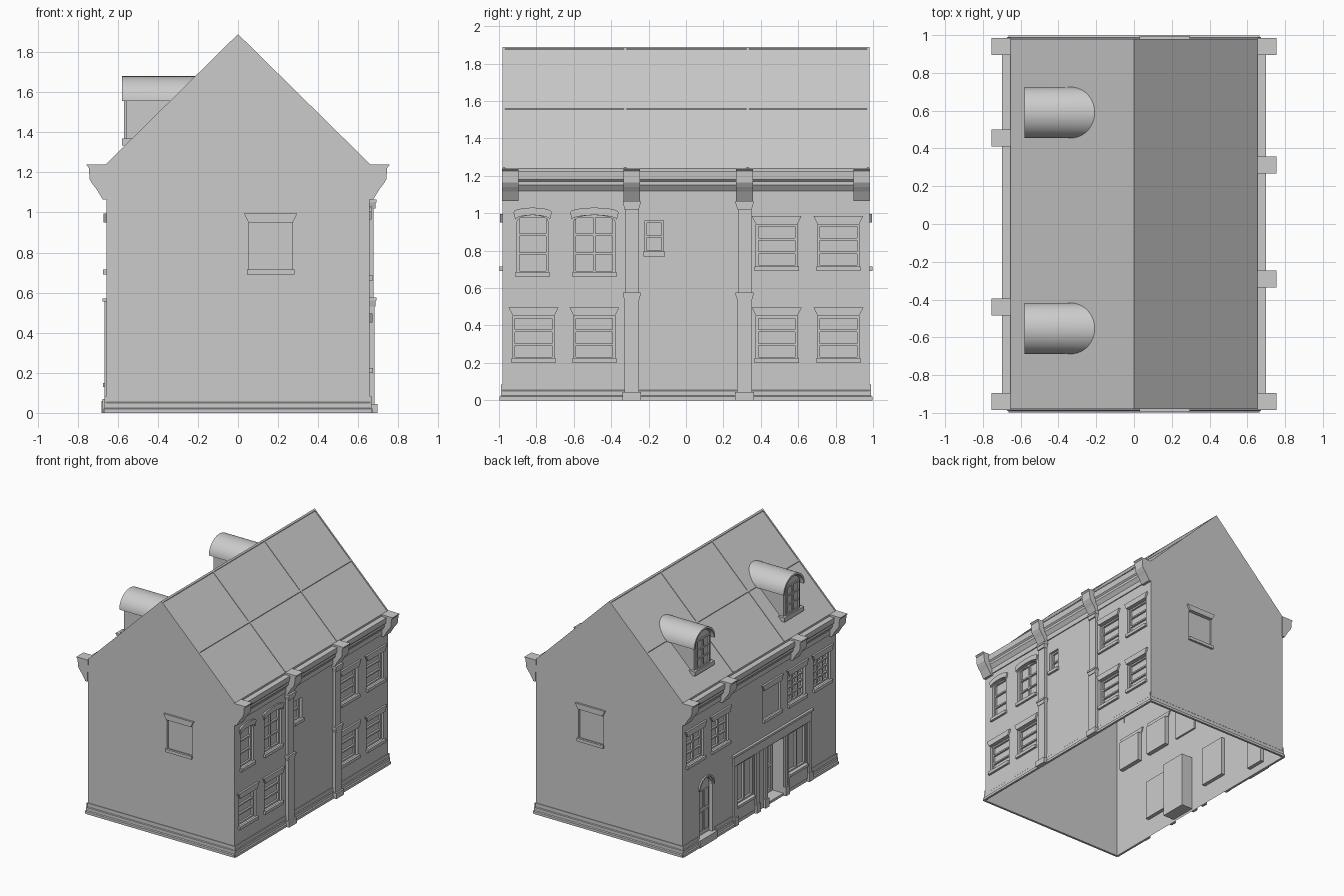
import bpy, bmesh, math
from mathutils import Vector

cube = bpy.data.objects.get("Cube")
if cube:
    bpy.data.objects.remove(cube, do_unlink=True)

W, L, EAVE, RIDGE = 0.655, 0.98, 1.24, 1.885
SLOPE = (RIDGE - EAVE) / W
parts = {}
holes = {"right": [], "left": [], "front": [], "back": []}

# Each wall has its own frame: u along the wall, z up, d outward
SIDES = {
    "right": lambda u, z, d: (W + d, u, z),
    "left": lambda u, z, d: (-W - d, u, z),
    "front": lambda u, z, d: (u, -L - d, z),
    "back": lambda u, z, d: (u, L + d, z),
}


def mesh(name):
    return parts.setdefault(name, bmesh.new())


def solid(name, pts, a, b, fn, outer_cap=True):
    """Extrude a 2D outline from a to b through the mapping fn."""
    bm = mesh(name)
    near = [bm.verts.new(fn(p, q, a)) for p, q in pts]
    far = [bm.verts.new(fn(p, q, b)) for p, q in pts]
    bm.faces.new(near)
    if outer_cap:
        bm.faces.new(far)
    for i in range(len(pts)):
        j = (i + 1) % len(pts)
        bm.faces.new((near[i], near[j], far[j], far[i]))


def box(name, side, u0, u1, z0, z1, d0, d1):
    solid(name, [(u0, z0), (u1, z0), (u1, z1), (u0, z1)], d0, d1, SIDES[side])


def sweep(name, side, profile, u0, u1):
    solid(name, profile, u0, u1, lambda d, z, u: SIDES[side](u, z, d))


def arc(u0, u1, z, rise, n=10):
    mid, half = (u0 + u1) / 2, (u1 - u0) / 2
    return [(mid - half * math.cos(math.pi * i / n), z + rise * math.sin(math.pi * i / n))
            for i in range(n + 1)]


def recess(side, u0, u1, z0, z1, depth):
    holes[side].append((u0, u1, z0, z1))
    solid("window_reveals", [(u0, z0), (u1, z0), (u1, z1), (u0, z1)], -depth, 0,
          SIDES[side], outer_cap=False)


def bars(name, side, u0, u1, z0, z1, cols, rows, d0, d1, t=0.012):
    for i in range(cols + 1):
        u = u0 + (u1 - u0 - t) * i / cols
        box(name, side, u, u + t, z0, z1, d0, d1)
    for i in range(rows + 1):
        z = z0 + (z1 - z0 - t) * i / rows
        box(name, side, u0, u1, z, z + t, d0, d1)


def window(side, mid, z0, z1, cols, rows, w=0.22, lintel=True, depth=0.035):
    u0, u1 = mid - w / 2, mid + w / 2
    recess(side, u0, u1, z0, z1, depth)
    if cols:
        bars("window_bars", side, u0, u1, z0, z1, cols, rows, -depth, -depth + 0.015)
    box("window_sills", side, u0 - 0.008, u1 + 0.008, z0 - 0.02, z0 + 0.005, 0, 0.018)
    if lintel:
        solid("window_lintels", [(u0, z1), (u1, z1), (u1 + 0.023, z1 + 0.045), (u0 - 0.023, z1 + 0.045)],
              -0.01, 0.015, SIDES[side])


def spandrels(side, u0, u1, z, rise, depth):
    pts = arc(u0, u1, z, rise)
    m = len(pts) // 2
    top = z + rise
    solid("arch_spandrels", [(u0, top)] + pts[:m + 1], -depth, 0, SIDES[side])
    solid("arch_spandrels", pts[m:] + [(u1, top)], -depth, 0, SIDES[side])


def hood(side, u0, u1, z, rise, t):
    solid("arch_hoods", arc(u0, u1, z, rise) + arc(u0 - 0.01, u1 + 0.01, z + t, rise)[::-1],
          0, 0.012, SIDES[side])


# Windows of the pilastered facade
for mid in (-0.815, -0.49, 0.485, 0.815):
    window("right", mid, 0.22, 0.45, 1, 3)
for mid in (0.485, 0.815):
    window("right", mid, 0.71, 0.94, 1, 3)
for mid, w, cols in ((-0.82, 0.165, 1), (-0.49, 0.22, 2)):
    window("right", mid, 0.68, 0.99, cols, 3, w, lintel=False)
    spandrels("right", mid - w / 2, mid + w / 2, 0.955, 0.035, 0.03)
    hood("right", mid - w / 2 - 0.01, mid + w / 2 + 0.01, 0.965, 0.025, 0.04)
window("right", -0.17, 0.79, 0.96, 1, 2, 0.1, lintel=False)

# Blind windows in the gables
for side in ("front", "back"):
    window(side, 0.163, 0.71, 0.95, 0, 0, depth=0.015)

# Upper windows of the shop facade
for mid, cols, rows in ((0.82, 2, 3), (0.5, 2, 3), (-0.16, 0, 0), (-0.48, 3, 4), (-0.8, 3, 4)):
    window("left", mid, 0.71, 0.95, cols, rows, depth=0.035 if cols else 0.015)

# Arched house door
recess("left", 0.6, 0.76, 0.06, 0.52, 0.03)
spandrels("left", 0.6, 0.76, 0.44, 0.08, 0.03)
hood("left", 0.59, 0.77, 0.445, 0.085, 0.012)
for z0, z1 in ((0.1, 0.25), (0.28, 0.42)):
    for u in (0.615, 0.69):
        box("house_door_panels", "left", u, u + 0.055, z0, z1, -0.03, -0.022)
box("house_door_step", "left", 0.57, 0.79, 0, 0.06, 0, 0.025)

# Shop front: two windows, a recessed doorway, posts and fascia
for mid, w in ((0.18, 0.23), (-0.49, 0.23)):
    u0, u1 = mid - w / 2, mid + w / 2
    recess("left", u0, u1, 0.15, 0.47, 0.03)
    bars("shop_window_bars", "left", u0, u1, 0.15, 0.47, 2, 1, -0.03, -0.012)
    box("shop_stall_risers", "left", u0, u1, 0.03, 0.13, 0, 0.008)
    box("shop_sills", "left", u0, u1, 0.13, 0.15, 0, 0.018)
recess("left", -0.31, -0.09, 0.02, 0.47, 0.1)
bars("shop_door", "left", -0.29, -0.11, 0.03, 0.46, 1, 2, -0.1, -0.085, 0.025)
for u in (0.315, 0.035, -0.075, -0.335, -0.635):
    box("shop_posts", "left", u - 0.018, u + 0.018, 0, 0.48, 0, 0.012)
    box("shop_post_bases", "left", u - 0.024, u + 0.024, 0, 0.07, 0, 0.022)
box("shop_fascia", "left", -0.66, 0.34, 0.48, 0.555, 0, 0.01)
box("shop_fascia_cap", "left", -0.67, 0.35, 0.555, 0.572, 0, 0.02)

# Walls as sheets with openings, plus gables and roof
walls = mesh("walls_and_roof")


def face(points, flip):
    verts = [walls.verts.new(p) for p in points]
    walls.faces.new(verts[::-1] if flip else verts)


for side, fn in SIDES.items():
    flip = side in ("left", "back")
    half = L if side in ("right", "left") else W
    us = sorted({-half, half} | {u for h in holes[side] for u in h[:2]})
    zs = sorted({0, EAVE} | {z for h in holes[side] for z in h[2:]})
    for u0, u1 in zip(us, us[1:]):
        for z0, z1 in zip(zs, zs[1:]):
            u, z = (u0 + u1) / 2, (z0 + z1) / 2
            if not any(h[0] < u < h[1] and h[2] < z < h[3] for h in holes[side]):
                face([fn(u0, z0, 0), fn(u1, z0, 0), fn(u1, z1, 0), fn(u0, z1, 0)], flip)
    if half == W:
        face([fn(-W, EAVE, 0), fn(W, EAVE, 0), fn(0, RIDGE, 0)], flip)
    else:
        face([fn(-L, EAVE, 0), fn(L, EAVE, 0), fn(L, RIDGE, -W), fn(-L, RIDGE, -W)], flip)

# Thin ribs dividing each roof slope into panels
for s in (1, -1):
    def on_slope(t, y, h):
        return (s * t, y, RIDGE - SLOPE * t + h)

    def rib(t0, t1, y0, y1):
        solid("roof_ribs", [(t0, y0), (t1, y0), (t1, y1), (t0, y1)], -0.002, 0.005, on_slope)
    for y in (-L + 0.006, -0.325, 0.33, L - 0.006):
        rib(0, W, y - 0.006, y + 0.006)
    for t in (0, 0.325):
        rib(t, t + 0.01, -L, L)

# Plinth, cornice and corbels
plinth = [(0, 0), (0.018, 0), (0.018, 0.02), (0.01, 0.025), (0.01, 0.05),
          (0.005, 0.055), (0.005, 0.085), (0, 0.085)]
for side, spans in {"right": [(-L, L)], "left": [(-L, -0.66), (0.34, 0.57), (0.79, L)],
                    "front": [(-W, W)], "back": [(-W, W)]}.items():
    for u0, u1 in spans:
        sweep("plinth", side, plinth, u0 - 0.01 * (u0 in (-L, -W)), u1 + 0.01 * (u1 in (L, W)))
cornice = [(0, 1.08), (0.008, 1.08), (0.008, 1.12), (0.03, 1.15), (0.03, 1.17),
           (0.04, 1.18), (0.045, 1.225), (0, 1.225)]
corbel = [(0, 1.065), (0.02, 1.065), (0.035, 1.09), (0.05, 1.115), (0.07, 1.14), (0.085, 1.165),
          (0.09, 1.225), (0.1, 1.235), (0.1, EAVE), (-0.003, EAVE)]
for side, mids in {"right": (-0.94, -0.29, 0.313, 0.94), "left": (-0.94, -0.44, 0.455, 0.94)}.items():
    sweep("cornice", side, cornice, -L, L)
    for mid in mids:
        sweep("corbels", side, corbel, mid - 0.045, mid + 0.045)

# Two-storey pilasters
for mid in (-0.29, 0.313):
    def block(w0, w1, z0, z1, d):
        solid("pilasters", [(mid - w0, z0), (mid + w0, z0), (mid + w1, z1), (mid - w1, z1)],
              0, d, SIDES["right"])
    block(0.05, 0.05, 0, 0.045, 0.04)
    block(0.04, 0.04, 0.045, 0.53, 0.027)
    block(0.036, 0.036, 0.575, 1.03, 0.022)
    for z in (0.53, 1.02):
        block(0.038, 0.046, z, z + 0.03, 0.032)
        block(0.048, 0.048, z + 0.03, z + 0.045, 0.037)


# Dormers run back until they meet the roof slope
def to_roof(name, section, x_front):
    solid(name, section, 0, 1,
          lambda y, z, k: (x_front if k == 0 else -(RIDGE - z) / SLOPE, y, z))


for mid in (0.59, -0.553):
    a, b = mid - 0.135, mid + 0.135
    to_roof("dormer_roofs", arc(a, b, 1.555, 0.125, 24) + arc(a + 0.015, b - 0.015, 1.555, 0.11, 24)[::-1], -0.58)
    to_roof("dormer_bodies", [(a + 0.03, 1.335)] + arc(a + 0.03, b - 0.03, 1.555, 0.1, 16) + [(b - 0.03, 1.335)], -0.56)
    bars("dormer_window_bars", "left", mid - 0.085, mid + 0.085, 1.37, 1.6, 2, 3, -0.096, -0.085)
    box("dormer_sills", "left", mid - 0.125, mid + 0.125, 1.335, 1.37, -0.13, -0.075)

# One grey finish for every part
grey = bpy.data.materials.new("light_grey")
grey.use_nodes = True
grey.diffuse_color = (0.6, 0.6, 0.6, 1)
grey.node_tree.nodes["Principled BSDF"].inputs["Base Color"].default_value = (0.6, 0.6, 0.6, 1)

for name, bm in parts.items():
    if name != "walls_and_roof":
        bmesh.ops.recalc_face_normals(bm, faces=bm.faces)
    if name == "window_reveals":
        bmesh.ops.reverse_faces(bm, faces=bm.faces)
    data = bpy.data.meshes.new(name)
    bm.to_mesh(data)
    bm.free()
    data.materials.append(grey)
    obj = bpy.data.objects.new(name, data)
    bpy.context.collection.objects.link(obj)
    if name == "dormer_roofs":
        bpy.ops.object.select_all(action="DESELECT")
        obj.select_set(True)
        bpy.context.view_layer.objects.active = obj
        bpy.ops.object.shade_smooth_by_angle(angle=math.radians(40))
